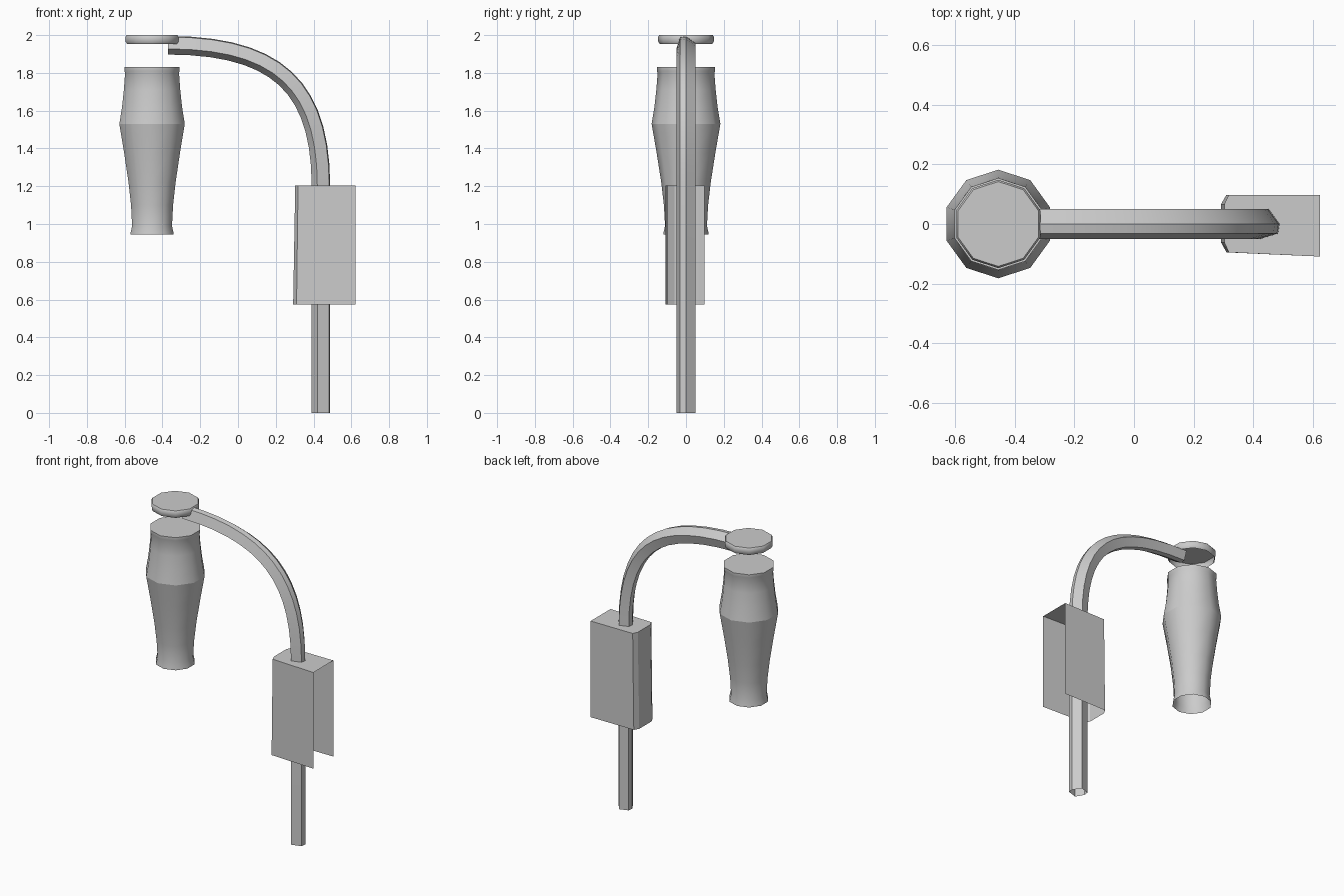
import bpy, bmesh, math
from mathutils import Vector

if "Cube" in bpy.data.objects:
    bpy.data.objects.remove(bpy.data.objects["Cube"])

grey = bpy.data.materials.new("plain_grey")
grey.use_nodes = True
grey.diffuse_color = (0.6, 0.6, 0.6, 1)
grey.node_tree.nodes["Principled BSDF"].inputs["Base Color"].default_value = (0.6, 0.6, 0.6, 1)


def finish(bm, name, angle=None):
    """Turn a bmesh into a named object, smooth below the given angle."""
    mesh = bpy.data.meshes.new(name)
    bm.to_mesh(mesh)
    bm.free()
    mesh.materials.append(grey)
    obj = bpy.data.objects.new(name, mesh)
    bpy.context.collection.objects.link(obj)
    if angle:
        bpy.ops.object.select_all(action='DESELECT')
        obj.select_set(True)
        bpy.context.view_layer.objects.active = obj
        bpy.ops.object.shade_smooth_by_angle(angle=math.radians(angle))
    return obj


def skin(bm, rings):
    """Join matching closed rings of points with quads."""
    loops = [[bm.verts.new(p) for p in ring] for ring in rings]
    n = len(loops[0])
    for a, b in zip(loops, loops[1:]):
        for i in range(n):
            j = (i + 1) % n
            bm.faces.new((a[i], a[j], b[j], b[i]))
    return loops


def lathe(name, profile, cx, crease=None, sides=10):
    """Shell turned from (radius, height) points, closed at the top only."""
    bm = bmesh.new()
    angles = [math.pi / 2 + math.tau * i / sides for i in range(sides)]
    loops = skin(bm, [[(cx + r * math.cos(a), r * math.sin(a), z) for a in angles]
                      for r, z in profile])
    bm.faces.new(loops[-1])
    if crease is not None:
        for v, w in zip(loops[crease], loops[crease][1:] + loops[crease][:1]):
            bm.edges.get((v, w)).smooth = False
    finish(bm, name, 40)


# Hanging lantern body and its cap
LANTERN_X = -0.455
lathe("lantern_body",
      [(.12, .945), (.119, .955), (.111, .99), (.117, 1.1), (.131, 1.22), (.156, 1.38),
       (.182, 1.53), (.167, 1.62), (.157, 1.71), (.15, 1.8), (.154, 1.81), (.154, 1.83)],
      LANTERN_X, crease=6)
lathe("lantern_cap", [(.139, 1.953), (.147, 1.965), (.148, 1.99), (.142, 2.0)], LANTERN_X)

# Post bending over into the arm; the path follows its outer ridge
start, end = Vector((.488, 0, 1.2)), Vector((-.37, 0, 1.995))
ctrl_a = start + Vector((0, 0, .7 * (end.z - start.z)))
ctrl_b = end + Vector((.7 * (start.x - end.x), 0, 0))
path = [(Vector((start.x, 0, 0)), Vector((0, 0, 1)))]
STEPS = 14
for i in range(STEPS + 1):
    t = i / STEPS
    u = 1 - t
    point = u**3 * start + 3 * u * u * t * ctrl_a + 3 * u * t * t * ctrl_b + t**3 * end
    tangent = u * u * (ctrl_a - start) + 2 * u * t * (ctrl_b - ctrl_a) + t * t * (end - ctrl_b)
    path.append((point, tangent.normalized()))

# Cross-section as (depth below the ridge, sideways)
section = [(0, 0), (.037, .051), (.095, .032), (.098, 0), (.068, -.051), (.005, -.032)]
bm = bmesh.new()
rings = []
for point, tangent in path:
    inward = Vector((-tangent.z, 0, tangent.x))
    rings.append([point + inward * d + Vector((0, y, 0)) for d, y in section])
skin(bm, rings)
finish(bm, "post_and_arm", 28)

# Thin box round the post, open below and on its left side
top_outline = [(.623, .098), (.318, .098), (.303, .067), (.303, -.062), (.318, -.095), (.623, -.109)]
low_outline = [(.623, .098), (.31, .098), (.292, .067), (.292, -.062), (.31, -.095), (.623, -.109)]
bm = bmesh.new()
low = [bm.verts.new((x, y, .575)) for x, y in low_outline]
top = [bm.verts.new((x, y, 1.205)) for x, y in top_outline]
for i in range(len(low) - 1):
    bm.faces.new((low[i], low[i + 1], top[i + 1], top[i]))
bm.faces.new(top)
finish(bm, "post_box")
